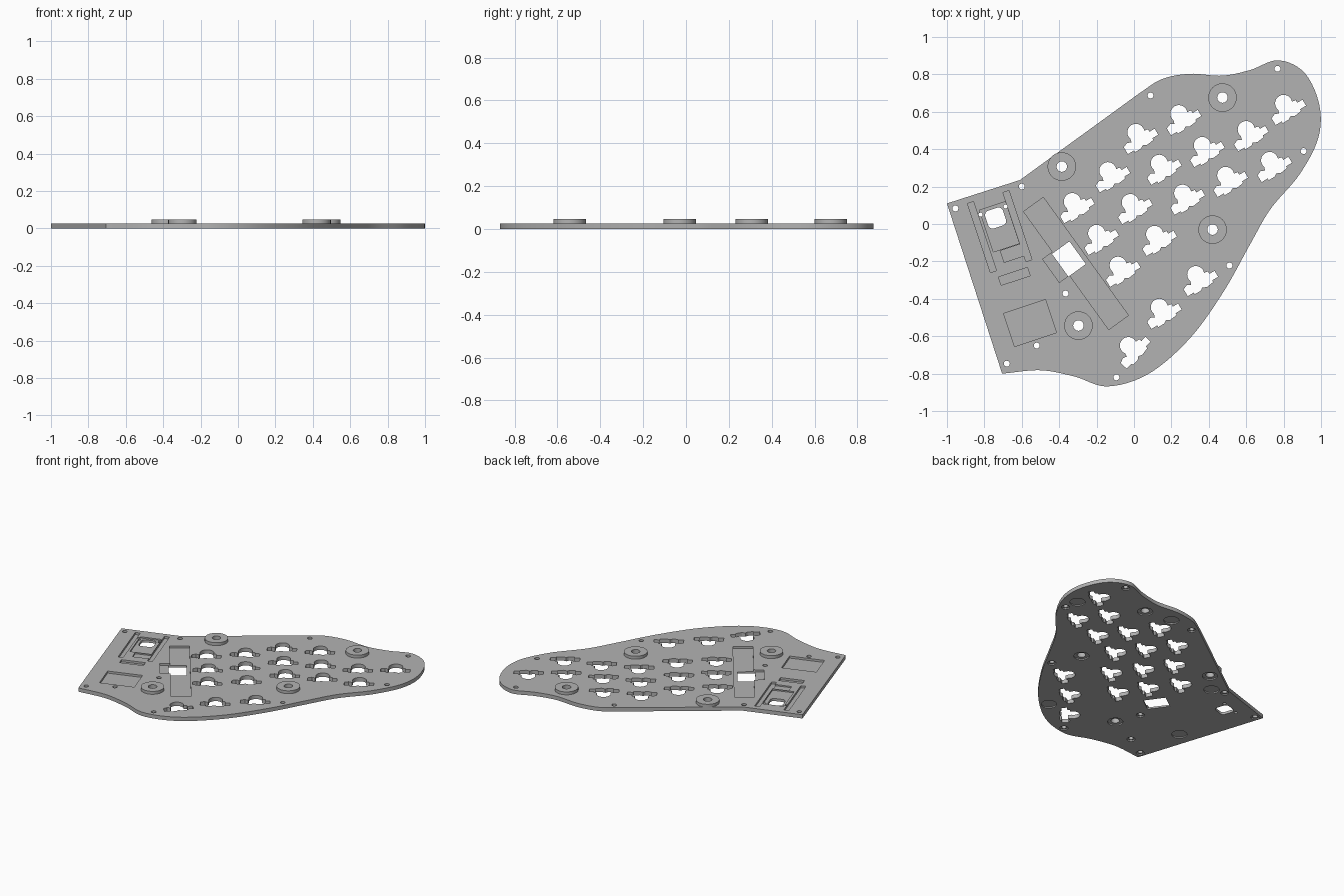
import bpy, bmesh, math
from math import cos, sin, pi, radians
from mathutils import Vector

cube = bpy.data.objects.get("Cube")
if cube:
    bpy.data.objects.remove(cube, do_unlink=True)

THICK = 0.027
BOSS_TOP = 0.048

grey = bpy.data.materials.new("light grey")
grey.use_nodes = True
grey.diffuse_color = (0.45, 0.45, 0.45, 1)
grey.node_tree.nodes["Principled BSDF"].inputs["Base Color"].default_value = (0.45, 0.45, 0.45, 1)


def prism(bm, pts, z0, z1):
    """Extrude a closed outline from z0 to z1."""
    face = bm.faces.new([bm.verts.new((p[0], p[1], z0)) for p in pts])
    new = bmesh.ops.extrude_face_region(bm, geom=[face])["geom"]
    verts = [v for v in new if isinstance(v, bmesh.types.BMVert)]
    bmesh.ops.translate(bm, verts=verts, vec=(0, 0, z1 - z0))


def circle(c, r, n=32):
    return [(c[0] + r * cos(2 * pi * i / n), c[1] + r * sin(2 * pi * i / n)) for i in range(n)]


def place(pts, c, deg, scale=1):
    a = radians(deg)
    return [(c[0] + scale * (u * cos(a) - v * sin(a)),
             c[1] + scale * (u * sin(a) + v * cos(a))) for u, v in pts]


def rect(c, size, deg):
    w, h = size[0] / 2, size[1] / 2
    return place([(-w, -h), (w, -h), (w, h), (-w, h)], c, deg)


def smooth_path(pts, steps=10):
    """Smooth curve through the points, ends included."""
    p = [Vector(q) for q in pts]
    p = [2 * p[0] - p[1]] + p + [2 * p[-1] - p[-2]]
    out = []
    for a, b, c, d in zip(p, p[1:], p[2:], p[3:]):
        for i in range(steps):
            t = i / steps
            out.append(0.5 * (2 * b + (c - a) * t + (2 * a - 5 * b + 4 * c - d) * t * t
                              + (3 * b - a - 3 * c + d) * t ** 3))
    return out + [p[-2]]


def make(name, bm):
    bmesh.ops.recalc_face_normals(bm, faces=bm.faces)
    mesh = bpy.data.meshes.new(name)
    bm.to_mesh(mesh)
    bm.free()
    ob = bpy.data.objects.new(name, mesh)
    mesh.materials.append(grey)
    bpy.context.collection.objects.link(ob)
    return ob


def cut(target, outlines, z0, z1):
    """Subtract a set of prisms from the target."""
    bm = bmesh.new()
    for pts in outlines:
        prism(bm, pts, z0, z1)
    cutter = make("cutter", bm)
    cutter.hide_render = True
    mod = target.modifiers.new("cut", "BOOLEAN")
    mod.operation, mod.solver, mod.use_self = "DIFFERENCE", "EXACT", True
    mod.object = cutter
    bpy.context.view_layer.objects.active = target
    bpy.ops.object.modifier_apply(modifier=mod.name)
    bpy.data.objects.remove(cutter, do_unlink=True)


def shade(ob):
    bpy.ops.object.select_all(action="DESELECT")
    ob.select_set(True)
    bpy.context.view_layer.objects.active = ob
    bpy.ops.object.shade_smooth_by_angle(angle=radians(30))


# Plate outline: straight corner at the left, flowing curve around the rest
flow = smooth_path([(0.03, 0.70), (0.15, 0.775), (0.3, 0.803), (0.47, 0.793), (0.62, 0.823),
                    (0.77, 0.875), (0.91, 0.81), (0.99, 0.64), (0.985, 0.46), (0.885, 0.265),
                    (0.73, 0.08), (0.62, -0.11), (0.48, -0.36), (0.3, -0.61), (0.08, -0.80),
                    (-0.14, -0.868), (-0.32, -0.815), (-0.5, -0.782), (-0.705, -0.80)])
bm = bmesh.new()
prism(bm, [(-1.0, 0.11), (-0.61, 0.235)] + flow, 0, THICK)
plate = make("base_plate", bm)

# Socket opening outline: notched bar with a round dome
dome = [(8.5 * cos(radians(a)), 9.5 + 8.5 * sin(radians(a))) for a in range(-20, 201, 11)]
socket = ([(-18, -5), (-11, -5), (-11, -7), (-4, -7), (-1, -5), (3, -7), (11, -6), (11, -4),
           (18, -4), (18, 3), (12, 3), (12, 6)] + dome + [(-9, 3), (-13, 5), (-18, 3)])
UNIT = 0.00535
domes = [(0.01, 0.49), (0.24, 0.59), (0.8, 0.645), (-0.14, 0.285), (0.135, 0.325), (0.365, 0.42),
         (0.6, 0.505), (-0.33, 0.12), (-0.02, 0.115), (0.26, 0.165), (0.49, 0.26), (0.725, 0.34),
         (-0.2, -0.05), (0.11, -0.055), (-0.085, -0.22), (0.33, -0.27), (0.135, -0.445),
         (-0.03, -0.65)]
through = []
for d in domes:
    tilt = 47 if d == domes[-1] else 31
    centred = [(u, v - 9.5) for u, v in socket]
    through.append(place(centred, d, tilt, UNIT))

# Screw holes, boss holes and windows
screws = [(0.767, 0.83), (0.907, 0.39), (0.088, 0.687), (-0.6, 0.2), (-0.955, 0.083),
          (0.51, -0.222), (-0.366, -0.372), (-0.52, -0.65), (-0.68, -0.747), (-0.094, -0.82)]
bosses = [(0.473, 0.676), (-0.386, 0.307), (0.42, -0.03), (-0.297, -0.543)]
through += [circle(s, 0.016, 20) for s in screws]
through += [circle(s, 0.011, 16) for s in [(-0.82, 0.05), (-0.687, 0.094)]]
through += [circle(b, 0.028) for b in bosses]
BOARD, STRIP = 18.4, -54.2
through.append(rect((-0.348, -0.187), (0.15, 0.115), STRIP))
corner = [(sx * 0.025 + 0.025 * cos(t), sy * 0.025 + 0.025 * sin(t))
          for sx, sy, q in [(1, 1, 0), (-1, 1, 1), (-1, -1, 2), (1, -1, 3)]
          for t in [(q + k / 4) * pi / 2 for k in range(5)]]
through.append(place(corner, (-0.74, 0.032), BOARD))
cut(plate, through, -0.1, 0.1)

# Pockets sunk into the top
cut(plate, [rect((-0.31, -0.211), (0.778, 0.13), STRIP),
            rect((-0.374, -0.2), (0.153, 0.172), STRIP),
            rect((-0.813, -0.07), (0.034, 0.389), BOARD),
            rect((-0.623, -0.011), (0.034, 0.389), BOARD),
            rect((-0.64, -0.28), (0.163, 0.046), BOARD),
            rect((-0.556, -0.53), (0.236, 0.186), BOARD)], 0.012, 0.1)
cut(plate, [rect((-0.72, -0.015), (0.145, 0.235), BOARD),
            rect((-0.647, -0.155), (0.12, 0.065), BOARD)], 0.018, 0.1)

# Shallow foot and screw-head recesses in the underside
feet = [(0.89, 0.49), (0.18, -0.645), (-0.72, -0.4), (0.27, 0.7), (-0.507, 0.178)]
cut(plate, [circle(f, 0.05) for f in feet] + [circle(b, 0.05) for b in bosses]
    + [circle(s, 0.027, 20) for s in screws], -0.1, 0.008)
shade(plate)

# Raised ring bosses
for i, b in enumerate(bosses):
    bm = bmesh.new()
    prism(bm, circle(b, 0.076, 48), THICK - 0.002, BOSS_TOP)
    ring = make(f"ring_boss_{i + 1}", bm)
    cut(ring, [circle(b, 0.028)], -0.1, 0.1)
    shade(ring)
